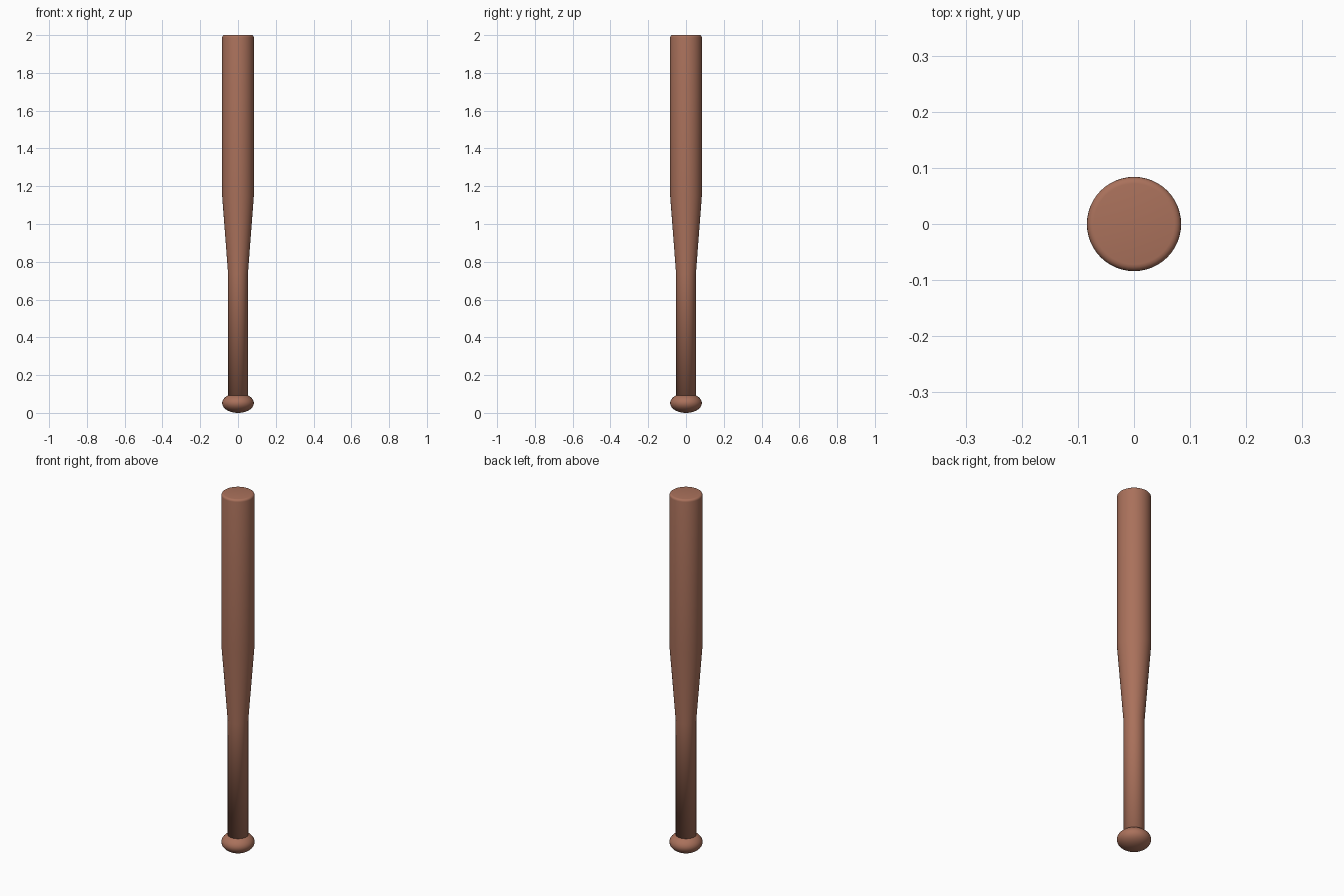
import bpy, bmesh
from math import cos, sin, pi

if "Cube" in bpy.data.objects:
    bpy.data.objects.remove(bpy.data.objects["Cube"])

SIDES = 48

wood = bpy.data.materials.new("brown_wood")
wood.diffuse_color = (0.40, 0.165, 0.105, 1)
wood.use_nodes = True
wood.node_tree.nodes["Principled BSDF"].inputs["Base Color"].default_value = wood.diffuse_color


def lathe(name, profile):
    """Spin (radius, height) points around z; open ends are capped, radius 0 makes a pole."""
    bm = bmesh.new()
    rings = []
    for r, z in profile:
        n = SIDES if r > 1e-6 else 1
        rings.append([bm.verts.new((r * cos(2 * pi * i / n), r * sin(2 * pi * i / n), z))
                      for i in range(n)])
    for a, b in zip(rings, rings[1:]):
        for i in range(SIDES):
            j = (i + 1) % SIDES
            quad = [a[i % len(a)], a[j % len(a)], b[j % len(b)], b[i % len(b)]]
            bm.faces.new(list(dict.fromkeys(quad)))
    for end in (rings[0], rings[-1]):
        if len(end) > 1:
            bm.faces.new(end)
    bmesh.ops.recalc_face_normals(bm, faces=bm.faces)
    for f in bm.faces:
        f.smooth = True
    mesh = bpy.data.meshes.new(name)
    bm.to_mesh(mesh)
    bm.free()
    mesh.materials.append(wood)
    obj = bpy.data.objects.new(name, mesh)
    bpy.context.collection.objects.link(obj)
    return obj


# Handle, taper and barrel with a softly rounded tip
R, bevel = 0.084, 0.012
tip = [(R - bevel + bevel * cos(k * pi / 8), 2 - bevel + bevel * sin(k * pi / 8))
       for k in range(5)]
lathe("bat_body", [(0.052, 0.07), (0.052, 0.73), (R, 1.15)] + tip)

# Flattened ball at the end of the handle
H = 0.052
lathe("handle_knob", [(R * sin(k * pi / 20) if 0 < k < 20 else 0, H - H * cos(k * pi / 20))
                      for k in range(21)])
